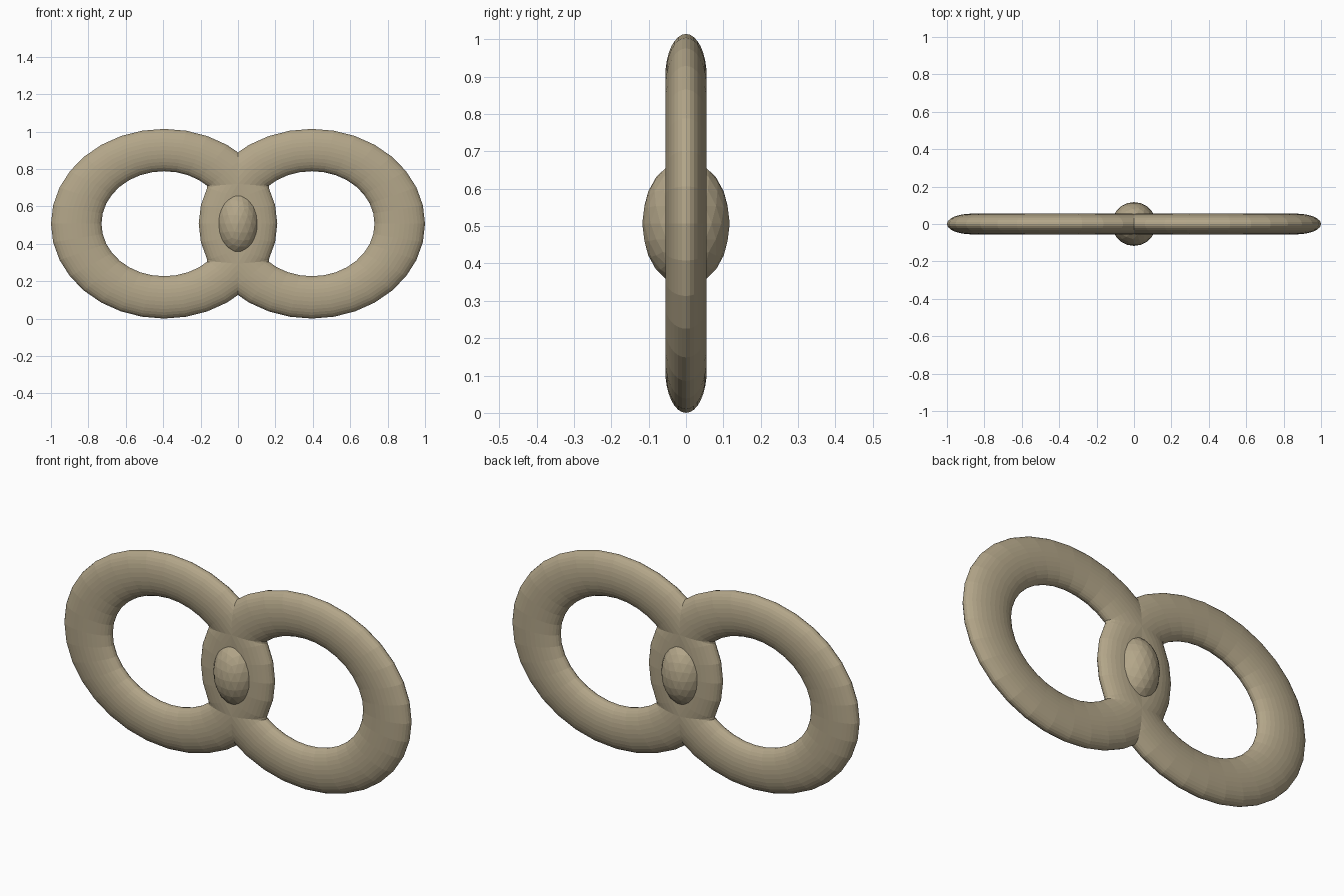
import bpy
from math import pi

cube = bpy.data.objects.get("Cube")
if cube:
    bpy.data.objects.remove(cube, do_unlink=True)

MID_Z = 0.507

tan = bpy.data.materials.new("tan")
tan.use_nodes = True
tan.diffuse_color = (0.45, 0.38, 0.25, 1)
tan.node_tree.nodes["Principled BSDF"].inputs["Base Color"].default_value = tan.diffuse_color


def finish(name, scale):
    """Name, stretch and colour the newly added primitive."""
    obj = bpy.context.object
    obj.name = name
    obj.scale = scale
    bpy.ops.object.transform_apply(location=False, rotation=True, scale=True)
    obj.data.materials.append(tan)
    return obj


# Two overlapping oval rings, flattened front to back
for name, side in (("left_ring", 1), ("right_ring", -1)):
    bpy.ops.mesh.primitive_torus_add(
        major_radius=0.47, minor_radius=0.135, major_segments=32, minor_segments=32,
        location=(side * 0.395, 0, MID_Z), rotation=(pi / 2, 0, 0))
    bpy.ops.object.transform_apply(location=False, rotation=True, scale=False)
    finish(name, (1, 0.41, 0.838))

# Flattened core filling the overlap of the rings
bpy.ops.mesh.primitive_cylinder_add(vertices=32, radius=1, depth=2, location=(0, 0, MID_Z))
finish("centre_core", (0.165, 0.054, 0.21))

# Faceted oval bead through the middle
bpy.ops.mesh.primitive_ico_sphere_add(subdivisions=3, radius=1, location=(0, 0, MID_Z))
finish("centre_bead", (0.117, 0.117, 0.17))
